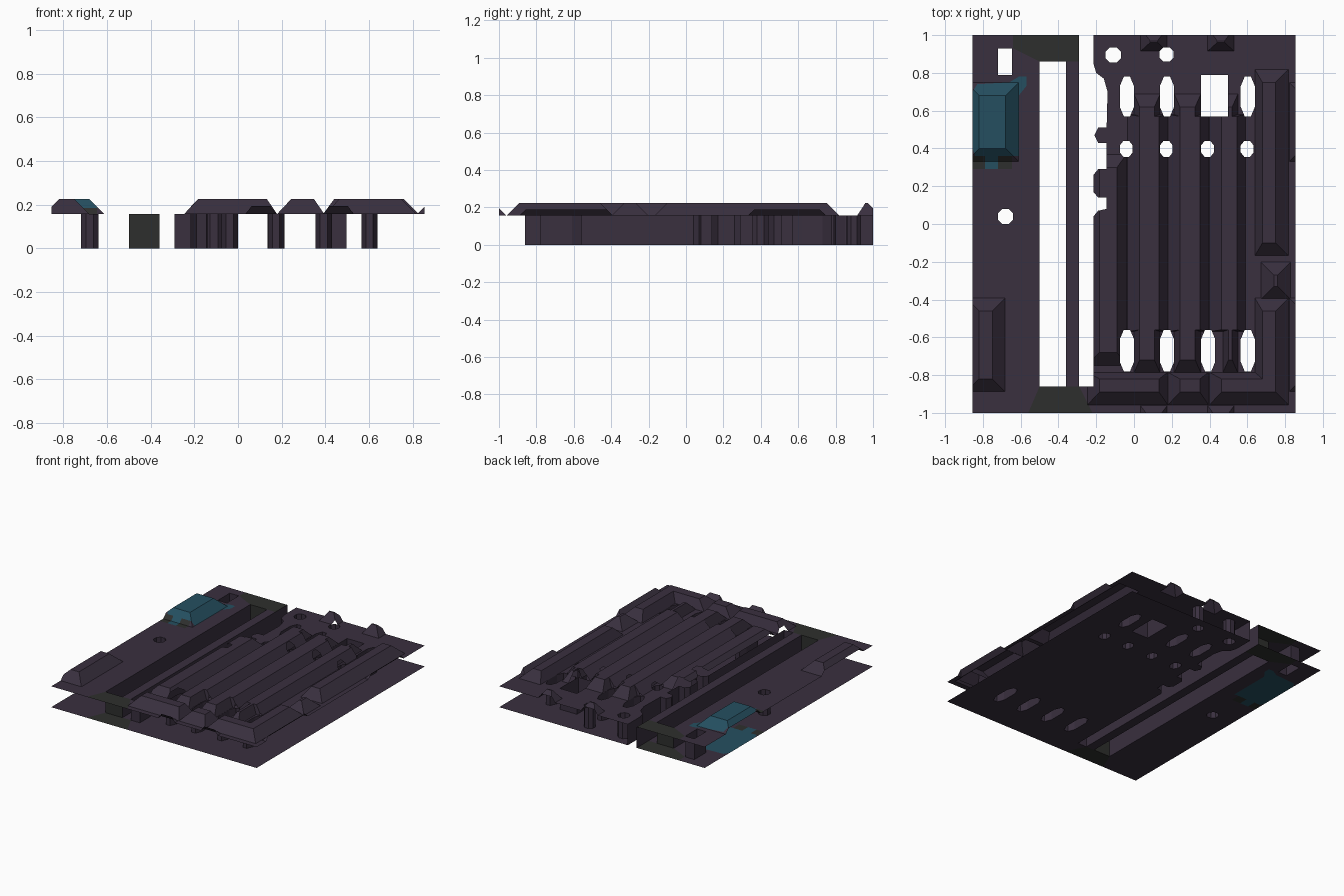
import bpy
from mathutils import Vector
from mathutils.geometry import delaunay_2d_cdt

cube = bpy.data.objects.get("Cube")
if cube:
    bpy.data.objects.remove(cube)

HALF_X, HALF_Y = 0.855, 1.0
DECK, RISE = 0.157, 0.068


def make_material(name, colour):
    material = bpy.data.materials.new(name)
    material.use_nodes = True
    material.diffuse_color = colour
    material.node_tree.nodes["Principled BSDF"].inputs["Base Color"].default_value = colour
    return material


MATERIALS = [
    make_material("dark purple", (0.041, 0.029, 0.049, 1)),
    make_material("charcoal", (0.027, 0.028, 0.026, 1)),
    make_material("teal", (0.018, 0.078, 0.118, 1)),
]
PURPLE, CHARCOAL, TEAL = range(3)


def rect(x0, x1, y0, y1):
    return [(x0, y0), (x1, y0), (x1, y1), (x0, y1)]


def oval(x0, x1, y0, y1):
    """Octagonal opening with its corners cut."""
    cx, cy = (x1 - x0) * 0.28, min((y1 - y0) * 0.28, 0.05)
    return [(x0 + cx, y0), (x1 - cx, y0), (x1, y0 + cy), (x1, y1 - cy),
            (x1 - cx, y1), (x0 + cx, y1), (x0, y1 - cy), (x0, y0 + cy)]


def inside(poly, x, y):
    hit = False
    for (ax, ay), (bx, by) in zip(poly, poly[1:] + poly[:1]):
        if (ay > y) != (by > y) and x < (bx - ax) * (y - ay) / (by - ay) + ax:
            hit = not hit
    return hit


# Painted areas
teal_areas = [
    [(-0.855, 0.4), (-0.84, 0.36), (-0.61, 0.36), (-0.61, 0.68), (-0.57, 0.73),
     (-0.57, 0.78), (-0.61, 0.78), (-0.66, 0.75), (-0.83, 0.74), (-0.855, 0.7)],
    rect(-0.79, -0.72, 0.29, 0.36),
]
charcoal_areas = [
    [(-0.5, 0.86), (-0.29, 0.86), (-0.29, 1), (-0.64, 1), (-0.64, 0.93)],
    [(-0.56, -1), (-0.22, -1), (-0.29, -0.86), (-0.5, -0.86)],
    rect(-0.855, -0.645, 0.29, 0.36),
]


def colour_at(x, y):
    if any(inside(p, x, y) for p in teal_areas):
        return TEAL
    if any(inside(p, x, y) for p in charcoal_areas):
        return CHARCOAL
    return PURPLE


# Openings that pass through both sheets
long_slot = rect(-0.5, -0.36, -0.86, 0.86)
edge_slot = [
    (-0.29, -0.86), (-0.215, -0.86), (-0.215, 0.04), (-0.19, 0.07), (-0.145, 0.08),
    (-0.145, 0.14), (-0.19, 0.14), (-0.215, 0.17), (-0.215, 0.26), (-0.19, 0.29),
    (-0.145, 0.29), (-0.145, 0.43), (-0.19, 0.43), (-0.21, 0.47), (-0.19, 0.51),
    (-0.145, 0.51), (-0.14, 0.7), (-0.16, 0.77), (-0.2, 0.8), (-0.215, 0.85),
    (-0.215, 1), (-0.29, 1)]
holes = [long_slot, edge_slot,
         rect(-0.72, -0.645, 0.79, 0.93),
         oval(-0.72, -0.64, 0.0, 0.08),
         oval(-0.15, -0.07, 0.855, 0.935),
         oval(0.135, 0.21, 0.86, 0.935)]
for i, x in enumerate((-0.075, 0.137, 0.355, 0.565)):
    holes.append(oval(x, x + 0.075, -0.78, -0.56))
    holes.append(oval(x, x + 0.068, 0.355, 0.44))
    if i == 2:
        holes.append(rect(x, x + 0.142, 0.57, 0.79))
    else:
        holes.append(oval(x, x + 0.075, 0.57, 0.78))

# Raised parts: name, flat top (x0, x1, y0, y1), slope widths (left, right, front, back)
S = 0.068
bumps = [
    ("teal_housing", (-0.82, -0.68, 0.4, 0.68), (S, S, S, S)),
    ("left_edge_housing", (-0.82, -0.75, -0.82, -0.46), (S, S, S, S)),
    ("side_bar_back", (0.68, 0.75, -0.1, 0.75), (0.04, S, S, S)),
    ("side_bar_front", (0.68, 0.75, -0.86, -0.46), (0.04, S, S, S)),
    ("side_bar_stud", (0.74, 0.76, -0.33, -0.27), (S, S, S, S)),
    ("outer_ridge", (-0.183, -0.09, -0.68, 0.3), (S, 0.05, S, S)),
]
for i, (x0, x1) in enumerate(((0.03, 0.133), (0.243, 0.349), (0.463, 0.545))):
    bumps.append((f"ridge_{i}", (x0, x1, -0.56, 0.57), (0.064, 0.046, 0.01, 0.01)))
    left = 0.5 if i == 2 else x0
    bumps.append((f"ridge_end_{i}", (left, x1 - 0.025, -0.72, 0.62), (0.03, 0.03, S, S)))
for i, (x0, x1) in enumerate(((-0.183, 0.133), (0.243, 0.349), (0.463, 0.75))):
    bumps.append((f"front_bar_{i}", (x0, x1, -0.89, -0.82),
                  (0.064, S if i == 2 else 0.046, S, 0.035)))
for i, x in enumerate((0.105, 0.46)):
    bumps.append((f"back_stud_{i}", (x - 0.02, x + 0.02, 0.96, 0.97), (0.05, 0.05, 0.045, S)))

# Raised parts on one edge run on over the opposite edge
for name, (x0, x1, y0, y1), slopes in list(bumps):
    if "housing" in name:
        bumps.append((name + "_lip", (x0 + 2 * HALF_X, x1 + 2 * HALF_X, y0, y1), slopes))
    if "back_stud" in name:
        bumps.append((name + "_lip", (x0, x1, y0 - 2 * HALF_Y, y1 - 2 * HALF_Y), slopes))


def base_of(top, slopes):
    return (top[0] - slopes[0], top[1] + slopes[1], top[2] - slopes[2], top[3] + slopes[3])


bases = [rect(*base_of(top, slopes)) for _, top, slopes in bumps]
outline = rect(-HALF_X, HALF_X, -HALF_Y, HALF_Y)


def add_mesh(name, verts, faces, colours):
    mesh = bpy.data.meshes.new(name)
    mesh.from_pydata(verts, [], faces)
    for material in MATERIALS:
        mesh.materials.append(material)
    for polygon, colour in zip(mesh.polygons, colours):
        polygon.material_index = colour
    mesh.update()
    bpy.context.collection.objects.link(bpy.data.objects.new(name, mesh))


def add_surface(name, loops, lines, keep, height, paint, flip=False):
    """Fill the plan between the loops and lift each point to its height."""
    points, edges = [], []
    for loop in loops:
        start, n = len(points), len(loop)
        points += [Vector(p) for p in loop]
        edges += [(start + i, start + (i + 1) % n) for i in range(n)]
    for a, b in lines:
        edges.append((len(points), len(points) + 1))
        points += [Vector(a), Vector(b)]
    result = delaunay_2d_cdt(points, edges, [], 0, 1e-5)
    verts, tris = result[0], result[2]
    faces, colours = [], []
    for tri in tris:
        x = sum(verts[i].x for i in tri) / len(tri)
        y = sum(verts[i].y for i in tri) / len(tri)
        if inside(outline, x, y) and keep(x, y) and not any(inside(h, x, y) for h in holes):
            faces.append(tuple(reversed(tri)) if flip else tuple(tri))
            colours.append(paint(x, y))
    used = sorted({i for f in faces for i in f})
    index = {old: new for new, old in enumerate(used)}
    add_mesh(name, [(verts[i].x, verts[i].y, height(verts[i].x, verts[i].y)) for i in used],
             [tuple(index[i] for i in f) for f in faces], colours)


# Bottom and top sheets
painted = teal_areas + charcoal_areas
add_surface("bottom_sheet", [outline] + holes + painted, [],
            lambda x, y: True, lambda x, y: 0.0, colour_at, flip=True)
add_surface("top_sheet", [outline] + holes + painted + bases, [],
            lambda x, y: not any(inside(b, x, y) for b in bases),
            lambda x, y: DECK, colour_at)

# Raised parts, pierced by the same openings
for (name, top, slopes), base in zip(bumps, bases):
    x0, x1, y0, y1 = base_of(top, slopes)

    def height(x, y):
        reach = min((x - x0) / slopes[0], (x1 - x) / slopes[1],
                    (y - y0) / slopes[2], (y1 - y) / slopes[3], 1.0)
        return DECK + RISE * max(reach, 0.0)

    crest = rect(*top)
    paint = (lambda x, y: PURPLE) if name.endswith("lip") else colour_at
    add_surface(name, [outline, base, crest] + holes + painted, list(zip(base, crest)),
                lambda x, y: inside(base, x, y), height, paint)

# Walls of the openings between the sheets
verts, faces, colours = [], [], []
for hole in holes:
    for (ax, ay), (bx, by) in zip(hole, hole[1:] + hole[:1]):
        if ay == by == HALF_Y:
            continue
        n = len(verts)
        verts += [(ax, ay, 0), (ax, ay, DECK), (bx, by, DECK), (bx, by, 0)]
        faces.append((n, n + 1, n + 2, n + 3))
        end_wall = hole is long_slot and ay == by
        colours.append(CHARCOAL if end_wall else PURPLE)
add_mesh("opening_walls", verts, faces, colours)
